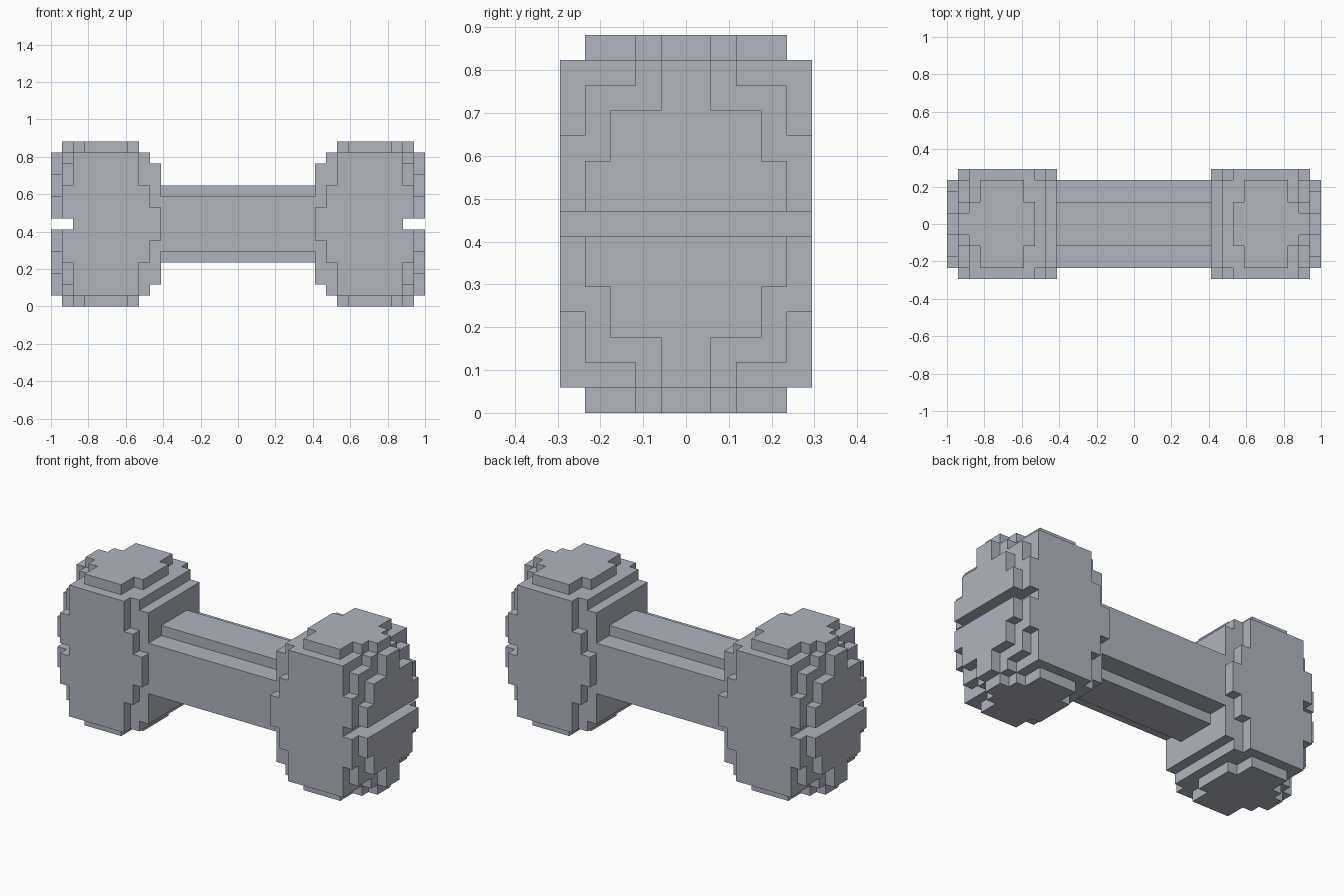
import bpy, bmesh, math
from mathutils import Vector

cube = bpy.data.objects.get("Cube")
if cube:
    bpy.data.objects.remove(cube, do_unlink=True)

V = 1 / 17          # edge length of one block
MID = 7.5           # mid-height in blocks

grey = bpy.data.materials.new("steel_grey")
COLOR = (0.43, 0.46, 0.52, 1)
grey.diffuse_color = COLOR
grey.use_nodes = True
grey.node_tree.nodes["Principled BSDF"].inputs["Base Color"].default_value = COLOR


def fill(boxes):
    """Blocks covered by boxes (x0, x1, half depth, half height)."""
    return {(x, y, z)
            for x0, x1, d, h in boxes
            for x in range(x0, x1)
            for y in range(-d, d)
            for z in range(int(MID - h), int(MID + h))}


# Handle: wide bar with a raised ridge above and below
bar = fill([(-7, 7, 4, 2.5), (-7, 7, 2, 3.5)])

# Weight on the +x side, rounded off in steps
left_head = fill([
    (9, 15, 5, 6.5),                                                    # main body
    (10, 14, 4, 7.5), (9, 15, 2, 7.5), (9, 16, 1, 7.5),                 # top and bottom caps
    (7, 8, 4, 5.5), (7, 8, 5, 1.5), (8, 9, 4, 6.5), (8, 9, 5, 3.5),     # inner steps
    (15, 16, 5, 3.5), (15, 16, 4, 5.5), (15, 16, 2, 6.5),               # outer steps
    (16, 17, 4, 2.5), (16, 17, 3, 4.5), (16, 17, 1, 6.5),
])
# Slot across the outer end
left_head = {c for c in left_head if not (c[0] >= 15 and c[2] == 7)}
right_head = {(-1 - x, y, z) for x, y, z in left_head}
solid = bar | left_head | right_head


def build(name, cells):
    """Skin the exposed sides of the blocks and merge flat areas."""
    bm = bmesh.new()
    for cell in cells:
        for axis in range(3):
            for side in (-1, 1):
                near = list(cell)
                near[axis] += side
                if tuple(near) in solid:
                    continue
                n, u, w = Vector(), Vector(), Vector()
                n[axis] = side / 2
                u[(axis + 1) % 3] = 0.5
                w[(axis + 2) % 3] = 0.5 * side
                c = Vector(cell) + Vector((0.5, 0.5, 0.5)) + n
                bm.faces.new([bm.verts.new(p * V) for p in
                              (c - u - w, c + u - w, c + u + w, c - u + w)])
    bmesh.ops.remove_doubles(bm, verts=bm.verts, dist=V / 100)
    bmesh.ops.dissolve_limit(bm, angle_limit=math.radians(1),
                             verts=bm.verts, edges=bm.edges)
    mesh = bpy.data.meshes.new(name)
    bm.to_mesh(mesh)
    bm.free()
    mesh.materials.append(grey)
    bpy.context.collection.objects.link(bpy.data.objects.new(name, mesh))


build("handle_bar", bar)
build("left_weight", left_head)
build("right_weight", right_head)
